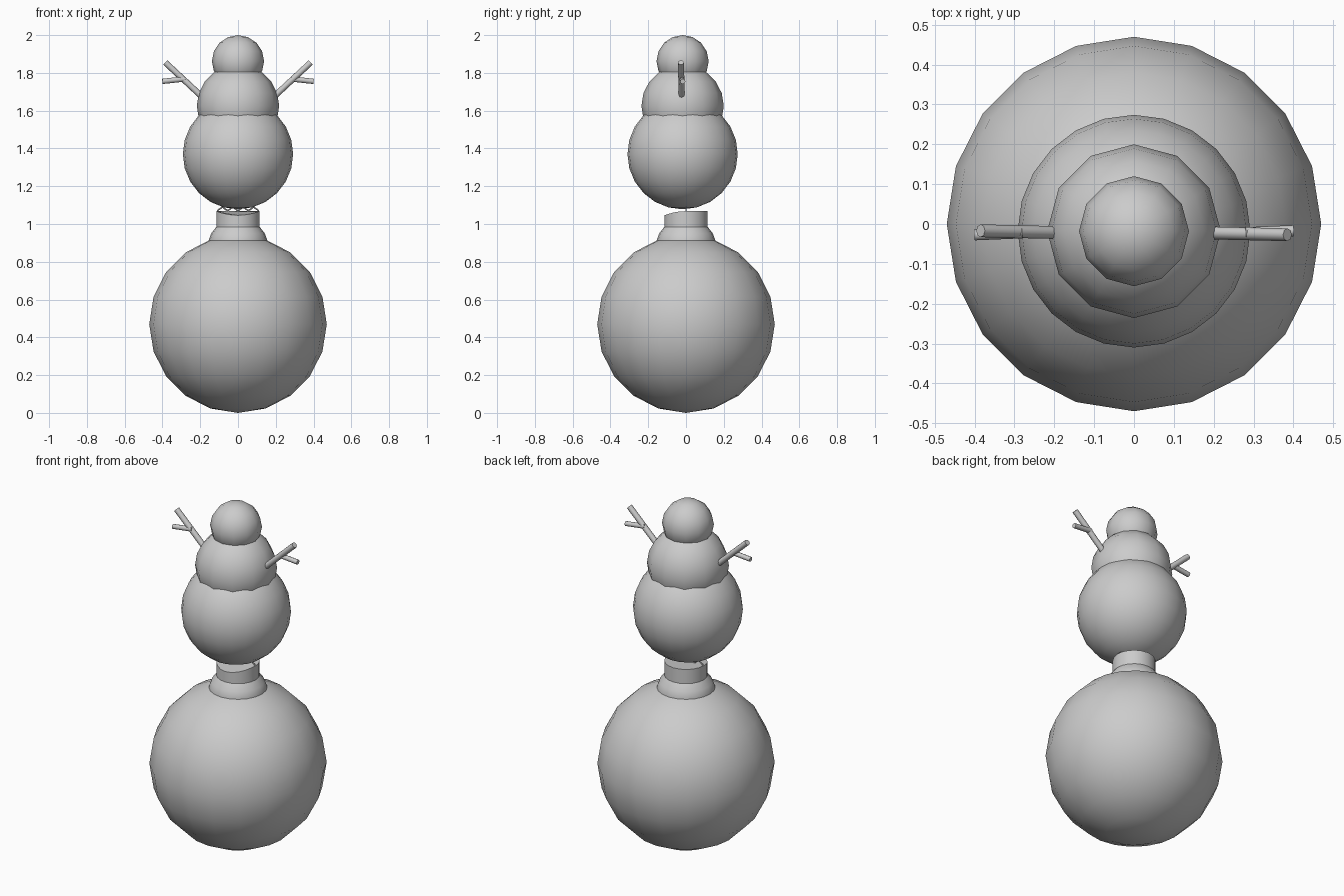
import bpy, bmesh, math
from mathutils import Vector

cube = bpy.data.objects.get("Cube")
if cube:
    bpy.data.objects.remove(cube, do_unlink=True)

grey = bpy.data.materials.new("plain grey")
grey.use_nodes = True
COLOUR = (0.6, 0.6, 0.6, 1)
grey.diffuse_color = COLOUR
grey.node_tree.nodes["Principled BSDF"].inputs["Base Color"].default_value = COLOUR


def finish(name, bm, sharp=None):
    """Turn a bmesh into a grey, smooth shaded object."""
    bmesh.ops.recalc_face_normals(bm, faces=bm.faces)
    for face in bm.faces:
        face.smooth = True
    if sharp:
        for edge in bm.edges:
            edge.smooth = edge.calc_face_angle(0) < math.radians(sharp)
    mesh = bpy.data.meshes.new(name)
    bm.to_mesh(mesh)
    bm.free()
    mesh.materials.append(grey)
    obj = bpy.data.objects.new(name, mesh)
    bpy.context.collection.objects.link(obj)
    return obj


def ball(name, radius, y, z, segments, rings):
    bm = bmesh.new()
    bmesh.ops.create_uvsphere(bm, u_segments=segments, v_segments=rings, radius=radius)
    bmesh.ops.translate(bm, verts=bm.verts, vec=(0, y, z))
    return finish(name, bm)


def lathe(name, profile, segments):
    """Stack rings of (radius, z) and close both ends."""
    bm = bmesh.new()
    rings = []
    for r, z in profile:
        angles = [math.tau * i / segments for i in range(segments)]
        rings.append([bm.verts.new((r * math.cos(a), r * math.sin(a), z)) for a in angles])
    for low, high in zip(rings, rings[1:]):
        for i in range(segments):
            j = (i + 1) % segments
            bm.faces.new((low[i], low[j], high[j], high[i]))
    bm.faces.new(rings[0])
    bm.faces.new(rings[-1])
    return finish(name, bm, 40)


def rod(name, start, end, radius, segments=8):
    start, end = Vector(start), Vector(end)
    axis = end - start
    bm = bmesh.new()
    bmesh.ops.create_cone(bm, cap_ends=True, segments=segments, radius1=radius,
                          radius2=radius, depth=axis.length)
    bm.transform(axis.to_track_quat('Z', 'Y').to_matrix().to_4x4())
    bmesh.ops.translate(bm, verts=bm.verts, vec=(start + end) / 2)
    return finish(name, bm, 50)


# Round base and the flared collar above it
ball("base_ball", 0.47, 0, 0.47, 20, 10)
lathe("collar_flare", [(0.155, 0.89), (0.155, 0.915), (0.142, 0.95), (0.115, 0.985)], 20)

# Neck ring, its front rim slightly lower than the back
neck = lathe("neck_ring", [(0.115, 0.975), (0.115, 1.068)], 20)
for v in neck.data.vertices:
    if v.co.z > 1:
        v.co.z -= 0.022 * max(0, -v.co.y / 0.115) ** 2

# Jagged wire link between the neck and the figure
steps = 8
points = [(-0.11 + 0.22 * i / steps, 0, 1.07 + 0.02 * (i % 2)) for i in range(steps + 1)]
for i, (a, b) in enumerate(zip(points, points[1:])):
    rod(f"link_wire_{i + 1}", a, b, 0.004, 6)

# Stacked snow figure
ball("lower_body", 0.292, -0.018, 1.37, 24, 12)
ball("upper_body", 0.218, -0.018, 1.625, 12, 10)
ball("head", 0.138, -0.018, 1.862, 12, 8)

# Forked stick arms
for side, name in ((1, "left"), (-1, "right")):
    tilt = -0.005 * side
    rod(name + "_arm", (0.17 * side, -0.022, 1.655), (0.385 * side, -0.022 + tilt, 1.855), 0.016)
    rod(name + "_twig", (0.28 * side, -0.022, 1.768), (0.4 * side, -0.022 - tilt, 1.755), 0.014)
